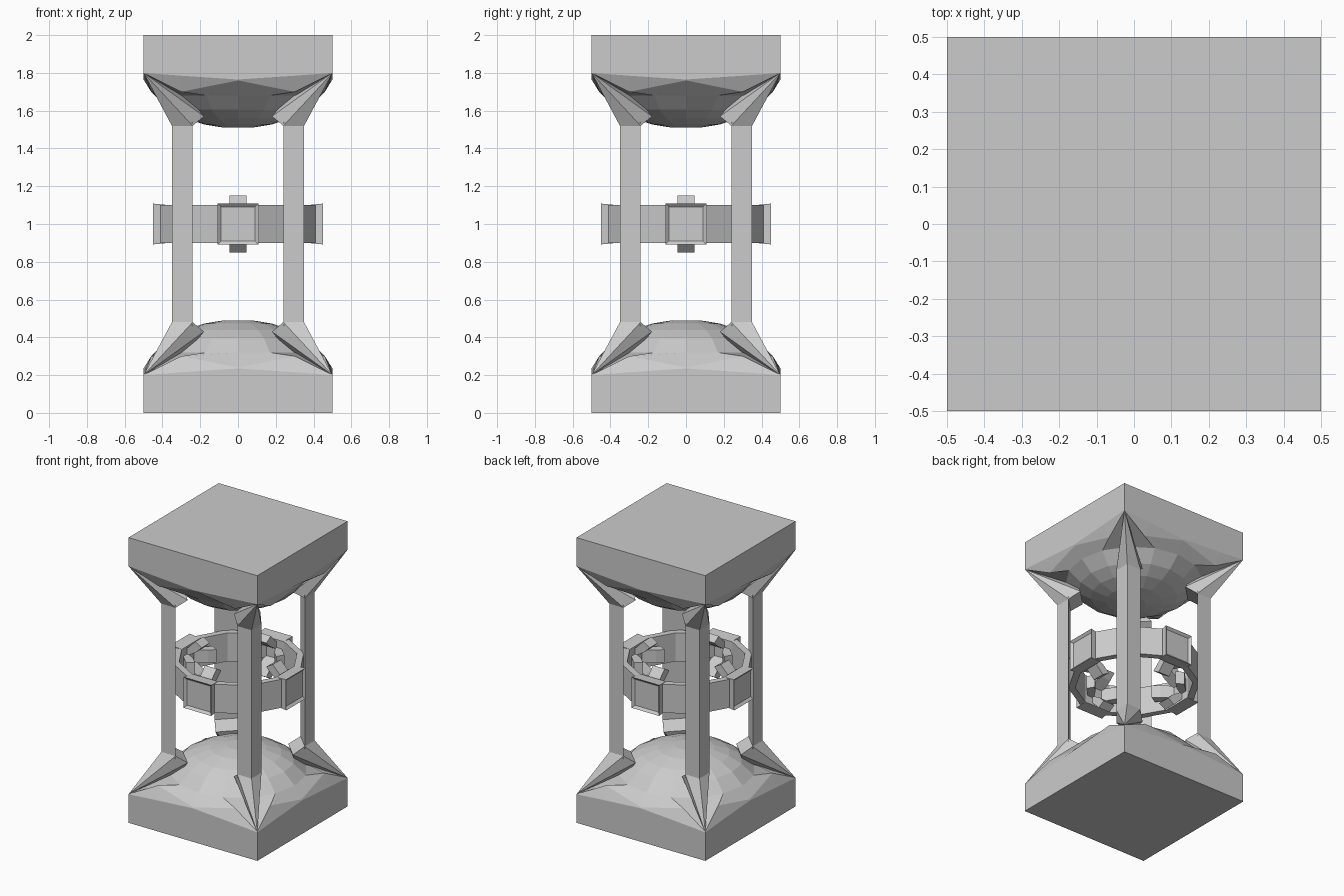
import bpy, bmesh, math
from mathutils import Matrix, Vector

if "Cube" in bpy.data.objects:
    bpy.data.objects.remove(bpy.data.objects["Cube"])


def finish(bm, name, mat=Matrix()):
    """Turn a bmesh into a flat shaded object, placed by a matrix."""
    bm.transform(mat)
    bmesh.ops.recalc_face_normals(bm, faces=bm.faces)
    me = bpy.data.meshes.new(name)
    bm.to_mesh(me)
    bm.free()
    ob = bpy.data.objects.new(name, me)
    bpy.context.collection.objects.link(ob)
    return ob


def turn(k):
    return Matrix.Rotation(k * math.pi / 2, 4, 'Z')


def hull(points):
    bm = bmesh.new()
    for p in points:
        bm.verts.new(p)
    res = bmesh.ops.convex_hull(bm, input=bm.verts)
    junk = {g for g in res["geom_interior"] + res["geom_unused"]
            if isinstance(g, bmesh.types.BMVert)}
    bmesh.ops.delete(bm, geom=list(junk), context='VERTS')
    return bm


def square_ring(side, peak, corner):
    """16 points: one quarter is side, peak, corner, peak; repeated by turning."""
    quarter = [side, peak, corner, (peak[1], peak[0], peak[2])]
    return [turn(k) @ Vector(p) for k in range(4) for p in quarter]


def round_ring(r, z):
    return [Vector((r * math.cos(i * math.pi / 8), r * math.sin(i * math.pi / 8), z))
            for i in range(16)]


def domed_block():
    rings = [square_ring((.5, 0, 0), (.5, .3, 0), (.5, .5, 0)),
             square_ring((.5, 0, .235), (.5, .3, .215), (.5, .5, .2)),
             square_ring((.495, 0, .24), (.46, .3, .3), (.497, .497, .203)),
             round_ring(.44, .32), round_ring(.36, .395), round_ring(.28, .44),
             round_ring(.18, .473), round_ring(.075, .49)]
    bm = bmesh.new()
    vs = [[bm.verts.new(p) for p in ring] for ring in rings]
    for a, b in zip(vs, vs[1:]):
        for i in range(16):
            j = (i + 1) % 16
            bm.faces.new((a[i], a[j], b[j], b[i]))
    bm.faces.new(vs[0])
    bm.faces.new(vs[-1])
    return bm


# Both ends: domed block and four pointed feet; the upper end is mirrored
flip = Matrix.Translation((0, 0, 2)) @ Matrix.Diagonal((1, 1, -1, 1))
foot = [(.5, .5, .2), (.35, .35, .48), (.24, .35, .48), (.35, .24, .48),
        (.18, .3, .43), (.3, .18, .43), (.26, .26, .33)]
for end, m in (("lower", Matrix()), ("upper", flip)):
    finish(domed_block(), end + "_domed_block", m)
    for k in range(4):
        finish(hull(foot), f"{end}_foot_{k}", m @ turn(k))

# Triangular posts, right angle facing outward
section = [(.35, .35), (.24, .35), (.35, .24)]
for k in range(4):
    finish(hull([(x, y, z) for x, y in section for z in (.46, 1.54)]),
           f"post_{k}", turn(k))

# Twelve-sided band
bm = bmesh.new()
profile = [(.425, .9), (.425, 1.1), (.38, 1.1), (.38, .9)]
loops = []
for i in range(12):
    a = math.radians(15 + 30 * i)
    loops.append([bm.verts.new((r * math.cos(a), r * math.sin(a), z)) for r, z in profile])
for i in range(12):
    a, b = loops[i], loops[(i + 1) % 12]
    for j in range(4):
        n = (j + 1) % 4
        bm.faces.new((a[j], b[j], b[n], a[n]))
finish(bm, "band")


def framed_plate():
    bm = hull([(x, -.45, z) for x in (-.108, .108) for z in (.892, 1.108)]
              + [(x, -.365, z) for x in (-.1, .1) for z in (.9, 1.1)])
    bmesh.ops.dissolve_limit(bm, angle_limit=.01, verts=bm.verts, edges=bm.edges)
    bm.normal_update()
    front = min(bm.faces, key=lambda f: f.calc_center_median().y)
    bmesh.ops.inset_region(bm, faces=[front], thickness=.024)
    bmesh.ops.translate(bm, verts=front.verts, vec=(0, .015, 0))
    return bm


# Framed plates, each with four flared prongs on the inside
prong = [(.045, .05), (.045, .08)]
prong_side = [(-.37, 1.03), (-.37, 1.08), (-.30, 1.15), (-.25, 1.12), (-.29, 1.08)]
for k in range(4):
    finish(framed_plate(), f"plate_{k}", turn(k))
    for j in range(4):
        spin = (Matrix.Translation((0, 0, 1)) @ Matrix.Rotation(j * math.pi / 2, 4, 'Y')
                @ Matrix.Translation((0, 0, -1)))
        finish(hull([(x, y, z) for x in (-.045, .045) for y, z in prong_side]),
               f"prong_{k}_{j}", turn(k) @ spin)
